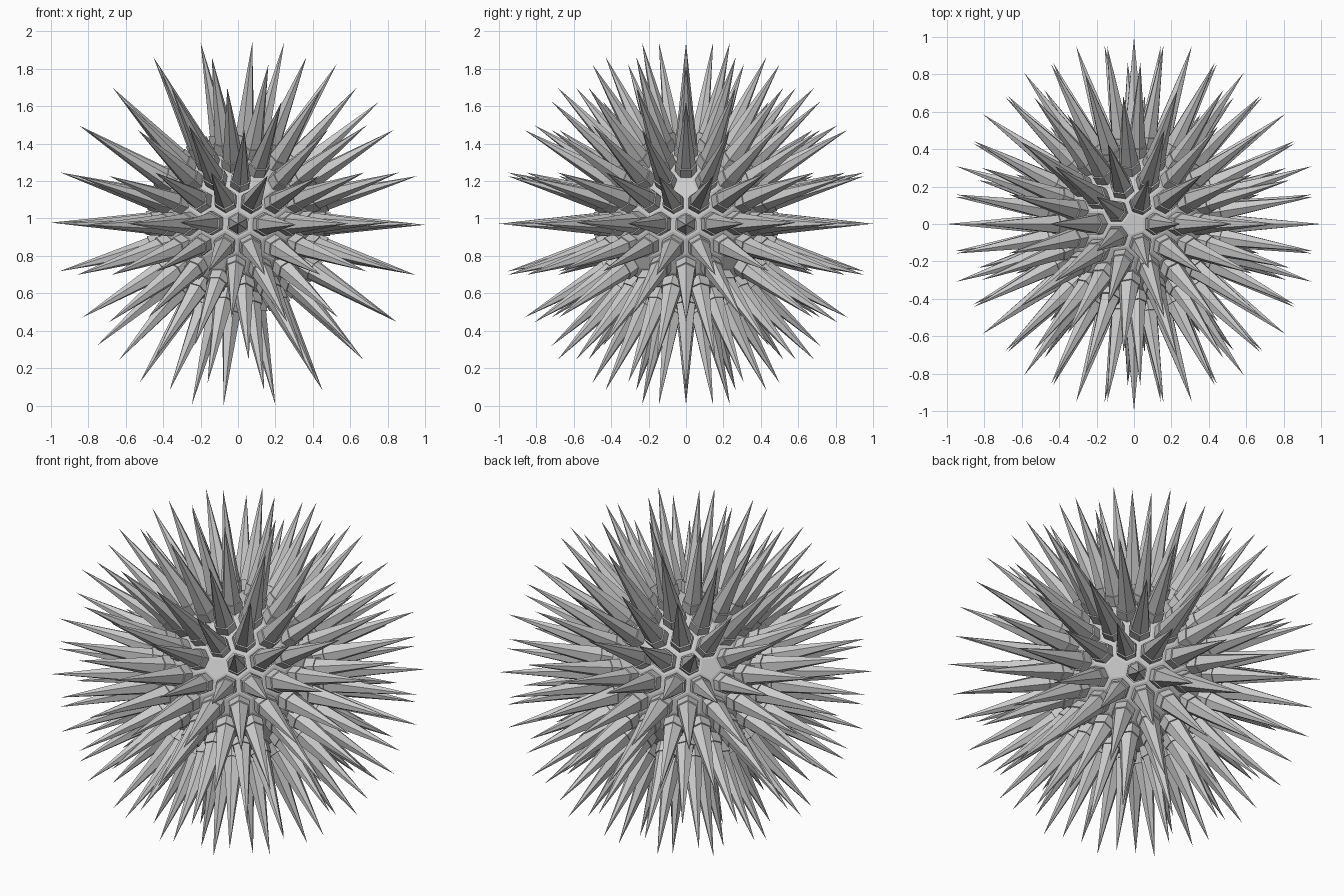
import bpy, bmesh, math
from mathutils import Vector

if "Cube" in bpy.data.objects:
    bpy.data.objects.remove(bpy.data.objects["Cube"])

CENTRE = Vector((0, 0, 0.972))
R_CORE, R_COLLAR, R_TIP = 0.44, 0.50, 1.0
FRAME, CONE = 0.80, 0.70      # hexagon scale of the collar and of the spike root
FREQ = 4


def ring(z, offset):
    r = math.sqrt(1 - z * z)
    return [Vector((r * math.cos(a), r * math.sin(a), z))
            for a in (math.radians(offset + 72 * k) for k in range(5))]


# Icosahedron standing on a corner
h = 1 / math.sqrt(5)
top, bottom = Vector((0, 0, 1)), Vector((0, 0, -1))
up, low = ring(h, 0), ring(-h, 36)
tris = []
for k in range(5):
    n = (k + 1) % 5
    tris += [(top, up[k], up[n]), (up[k], low[k], up[n]),
             (low[k], low[n], up[n]), (bottom, low[n], low[k])]

# Geodesic points, hulled into a triangle mesh
points = {}
for a, b, c in tris:
    for i in range(FREQ + 1):
        for j in range(FREQ + 1 - i):
            p = (a * i + b * j + c * (FREQ - i - j)).normalized()
            points[tuple(round(v, 3) + 0.0 for v in p)] = p
geo = bmesh.new()
for p in points.values():
    geo.verts.new(p)
bmesh.ops.convex_hull(geo, input=geo.verts[:])
geo.normal_update()

# Dual cells: one pentagon or hexagon around every geodesic point
cells = []
for v in geo.verts:
    axis = v.co.normalized()
    u = axis.orthogonal().normalized()
    w = axis.cross(u)
    corners = [f.calc_center_median().normalized() * R_CORE for f in v.link_faces]
    corners.sort(key=lambda p: math.atan2(p.dot(w), p.dot(u)))
    cells.append(corners)
geo.free()


def make_object(name, bm):
    bmesh.ops.remove_doubles(bm, verts=bm.verts[:], dist=1e-4)
    bmesh.ops.recalc_face_normals(bm, faces=bm.faces[:])
    mesh = bpy.data.meshes.new(name)
    bm.to_mesh(mesh)
    bm.free()
    ob = bpy.data.objects.new(name, mesh)
    ob.location = CENTRE
    bpy.context.collection.objects.link(ob)


def bridge(bm, lower, upper):
    n = len(lower)
    for i in range(n):
        j = (i + 1) % n
        bm.faces.new((lower[i], lower[j], upper[j], upper[i]))


# Faceted core ball
core = bmesh.new()
for corners in cells:
    core.faces.new([core.verts.new(p) for p in corners])
make_object("core_ball", core)

# Spikes: a six-sided collar with a narrow ledge and a long point, hexagons only
spikes = bmesh.new()
for corners in cells:
    if len(corners) != 6:
        continue
    mid = sum(corners, Vector()) / 6
    axis = mid.normalized()
    rise = axis * (R_COLLAR - R_CORE)

    def loop(scale, lift):
        return [spikes.verts.new(mid + (p - mid) * scale + lift) for p in corners]

    base = loop(FRAME, Vector())
    collar = loop(FRAME, rise)
    root = loop(CONE, rise)
    bridge(spikes, base, collar)
    bridge(spikes, collar, root)
    tip = spikes.verts.new(axis * R_TIP)
    for i in range(6):
        spikes.faces.new((root[i], root[(i + 1) % 6], tip))
make_object("spikes", spikes)
